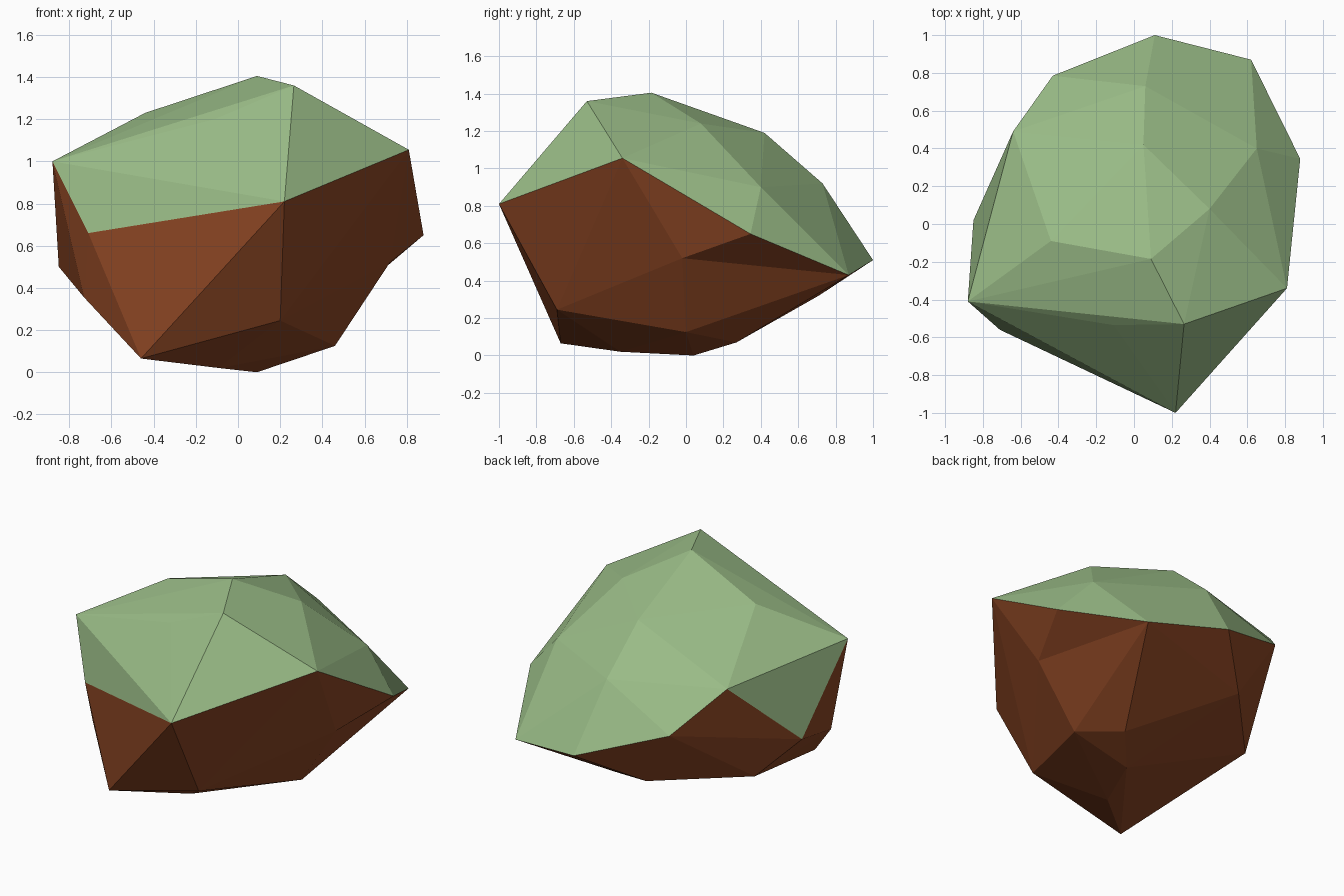
import bpy, bmesh
from mathutils import Vector

if "Cube" in bpy.data.objects:
    bpy.data.objects.remove(bpy.data.objects["Cube"])


def material(name, rgb):
    m = bpy.data.materials.new(name)
    m.diffuse_color = (*rgb, 1.0)
    m.use_nodes = True
    m.node_tree.nodes["Principled BSDF"].inputs["Base Color"].default_value = m.diffuse_color
    return m


# corner points of the boulder, in rings from the top down
crown = [(0.09, -0.185, 1.405), (0.265, -0.53, 1.36), (-0.11, -0.535, 1.2),
         (-0.44, -0.09, 1.23), (0.05, 0.42, 1.19), (0.40, 0.08, 1.24)]
shoulder = [(-0.88, -0.41, 1.0), (-0.37, -0.67, 0.82), (0.81, -0.34, 1.055),
            (0.65, 0.40, 0.90), (0.06, 0.73, 0.92), (-0.64, 0.49, 0.95)]
side_dent = [(0.88, 0.345, 0.65), (0.46, 0.0, 0.125)]
rim = [(-0.71, -0.56, 0.66), (0.22, -1.0, 0.81), (0.72, -0.02, 0.52),
       (0.62, 0.87, 0.43), (0.11, 1.0, 0.51), (-0.43, 0.785, 0.70),
       (-0.85, 0.02, 0.50)]
belly = [(-0.73, -0.45, 0.355), (-0.66, 0.235, 0.29), (-0.21, 0.71, 0.32),
         (0.20, -0.69, 0.245)]
foot = [(-0.46, -0.67, 0.065), (-0.09, -0.35, 0.02), (0.09, 0.04, 0.0),
        (0.295, 0.27, 0.07)]

# boulder body: faceted skin over the points
bm = bmesh.new()
for p in crown + shoulder + side_dent + rim + belly + foot:
    bm.verts.new(p)
bmesh.ops.convex_hull(bm, input=bm.verts[:])
loose = [v for v in bm.verts if not v.link_faces]
bmesh.ops.delete(bm, geom=loose, context='VERTS')
bmesh.ops.triangulate(bm, faces=bm.faces[:])

# shallow dent on the right: turn the edge that bridges it
ends = [Vector(p) for p in side_dent]
for e in bm.edges[:]:
    if all(min((v.co - p).length for p in ends) < 0.001 for v in e.verts):
        a, b = e.verts
        c, d = [next(v for v in f.verts if v not in (a, b)) for f in e.link_faces]
        bmesh.ops.delete(bm, geom=[e], context='EDGES')
        bm.faces.new((a, c, d))
        bm.faces.new((b, d, c))
        break
bmesh.ops.recalc_face_normals(bm, faces=bm.faces[:])
bm.normal_update()

# moss on faces that look up, earth on faces that look down
for f in bm.faces:
    f.smooth = False
    f.material_index = 0 if f.normal.z > 0 else 1

mesh = bpy.data.meshes.new("boulder")
bm.to_mesh(mesh)
bm.free()
mesh.materials.append(material("moss green", (0.32, 0.50, 0.24)))
mesh.materials.append(material("earth brown", (0.27, 0.063, 0.018)))
boulder = bpy.data.objects.new("boulder", mesh)
bpy.context.collection.objects.link(boulder)
